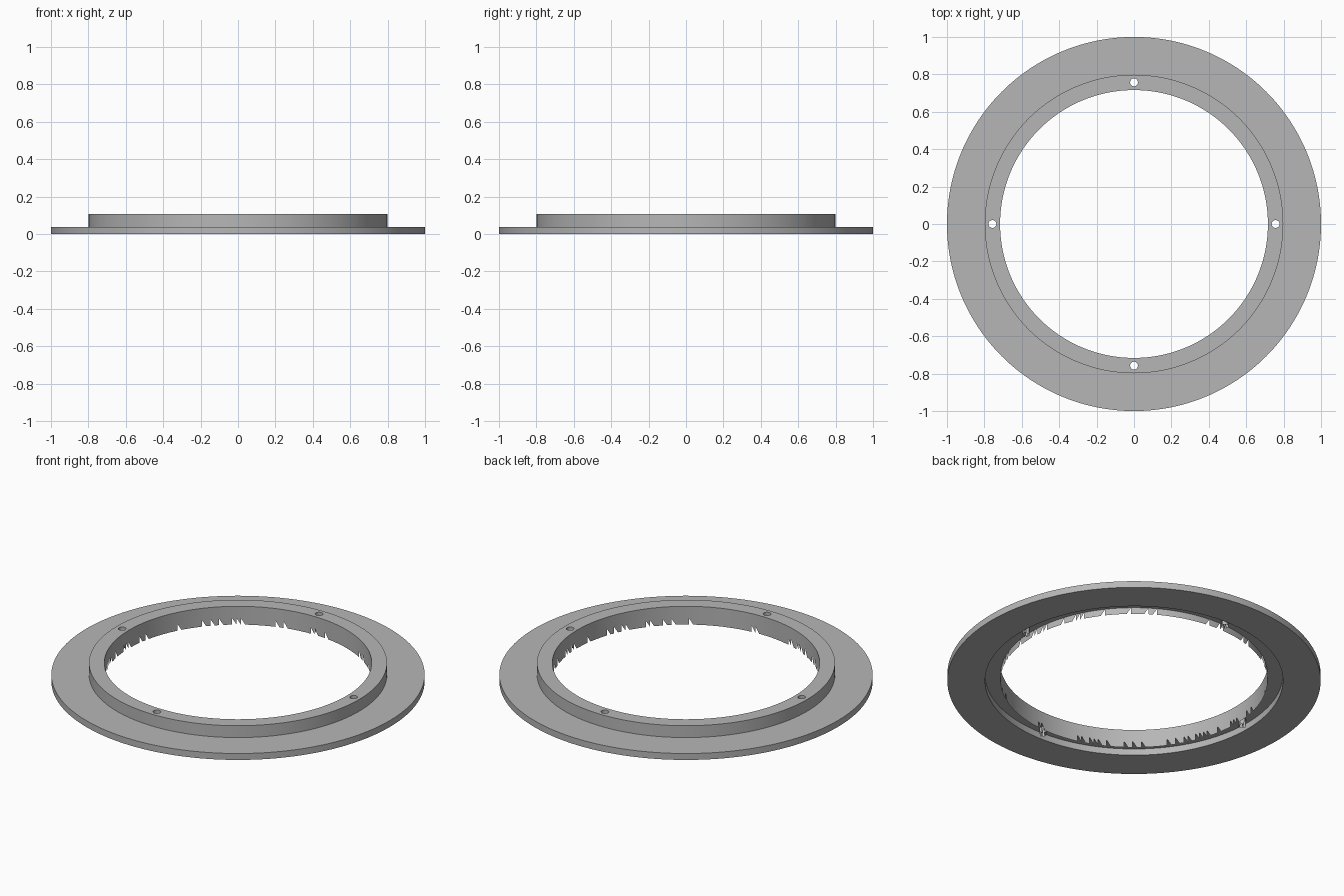
import bpy, bmesh, math, random

random.seed(4)
cube = bpy.data.objects.get("Cube")
if cube:
    bpy.data.objects.remove(cube)

R_OUT, R_STEP, R_IN = 1.0, 0.798, 0.716
Z_FLANGE, Z_TOP = 0.038, 0.108
R_BOLT, R_HOLE = 0.757, 0.021
SEGS = 192

grey = bpy.data.materials.new("plain grey")
grey.use_nodes = True
grey.diffuse_color = (0.47, 0.47, 0.47, 1)
grey.node_tree.nodes["Principled BSDF"].inputs["Base Color"].default_value = (0.47, 0.47, 0.47, 1)

bolt_centres = [(R_BOLT * math.cos(i * math.pi / 2), R_BOLT * math.sin(i * math.pi / 2))
                for i in range(4)]


def circle(radius, segs, centre=(0, 0)):
    return [(centre[0] + radius * math.cos(2 * math.pi * i / segs),
             centre[1] + radius * math.sin(2 * math.pi * i / segs)) for i in range(segs)]


def finish(obj):
    bpy.ops.object.select_all(action='DESELECT')
    obj.select_set(True)
    bpy.context.view_layer.objects.active = obj
    bpy.ops.object.shade_smooth_by_angle(angle=math.radians(30))


def plate(name, outlines, z0, z1):
    """Extruded flat plate; inner outlines become holes."""
    curve = bpy.data.curves.new(name, 'CURVE')
    curve.dimensions = '2D'
    curve.fill_mode = 'BOTH'
    curve.extrude = (z1 - z0) / 2
    for pts in outlines:
        spline = curve.splines.new('POLY')
        spline.points.add(len(pts) - 1)
        for p, (x, y) in zip(spline.points, pts):
            p.co = (x, y, 0, 1)
        spline.use_cyclic_u = True
    temp = bpy.data.objects.new(name + "_outline", curve)
    bpy.context.collection.objects.link(temp)
    bpy.context.view_layer.update()
    graph = bpy.context.evaluated_depsgraph_get()
    mesh = bpy.data.meshes.new_from_object(temp.evaluated_get(graph))
    bpy.data.objects.remove(temp)
    bm = bmesh.new()
    bm.from_mesh(mesh)
    bmesh.ops.translate(bm, verts=bm.verts, vec=(0, 0, (z0 + z1) / 2))
    bmesh.ops.remove_doubles(bm, verts=bm.verts, dist=1e-5)
    bmesh.ops.recalc_face_normals(bm, faces=bm.faces)
    bm.to_mesh(mesh)
    bm.free()
    mesh.materials.clear()
    mesh.materials.append(grey)
    obj = bpy.data.objects.new(name, mesh)
    bpy.context.collection.objects.link(obj)
    finish(obj)


def ragged_wall(name, loops, z0, z1, gap):
    """Thin upright wall with random triangular notches in its lower edge."""
    bm = bmesh.new()
    for pts in loops:
        low = [bm.verts.new((x, y, z0)) for x, y in pts]
        high = [bm.verts.new((x, y, z1)) for x, y in pts]
        for i in range(len(pts)):
            j = (i + 1) % len(pts)
            bm.faces.new((low[i], high[i], high[j]))
            if random.random() > gap:
                bm.faces.new((low[i], high[j], low[j]))
    mesh = bpy.data.meshes.new(name)
    bm.to_mesh(mesh)
    bm.free()
    mesh.materials.append(grey)
    obj = bpy.data.objects.new(name, mesh)
    bpy.context.collection.objects.link(obj)
    finish(obj)


# Wide lower flange
plate("flange", [circle(R_OUT, SEGS), circle(R_STEP, SEGS)], 0, Z_FLANGE)

# Raised collar with four bolt holes
plate("collar", [circle(R_STEP, SEGS), circle(R_IN, SEGS)]
      + [circle(R_HOLE, 24, c) for c in bolt_centres], Z_FLANGE, Z_TOP)

# Thin notched skirt below the collar, and the bolt hole sleeves
ragged_wall("inner_skirt", [circle(R_IN, SEGS)], 0, Z_FLANGE, 0.25)
ragged_wall("bolt_sleeves", [circle(R_HOLE, 24, c) for c in bolt_centres], 0, Z_FLANGE, 0.4)
